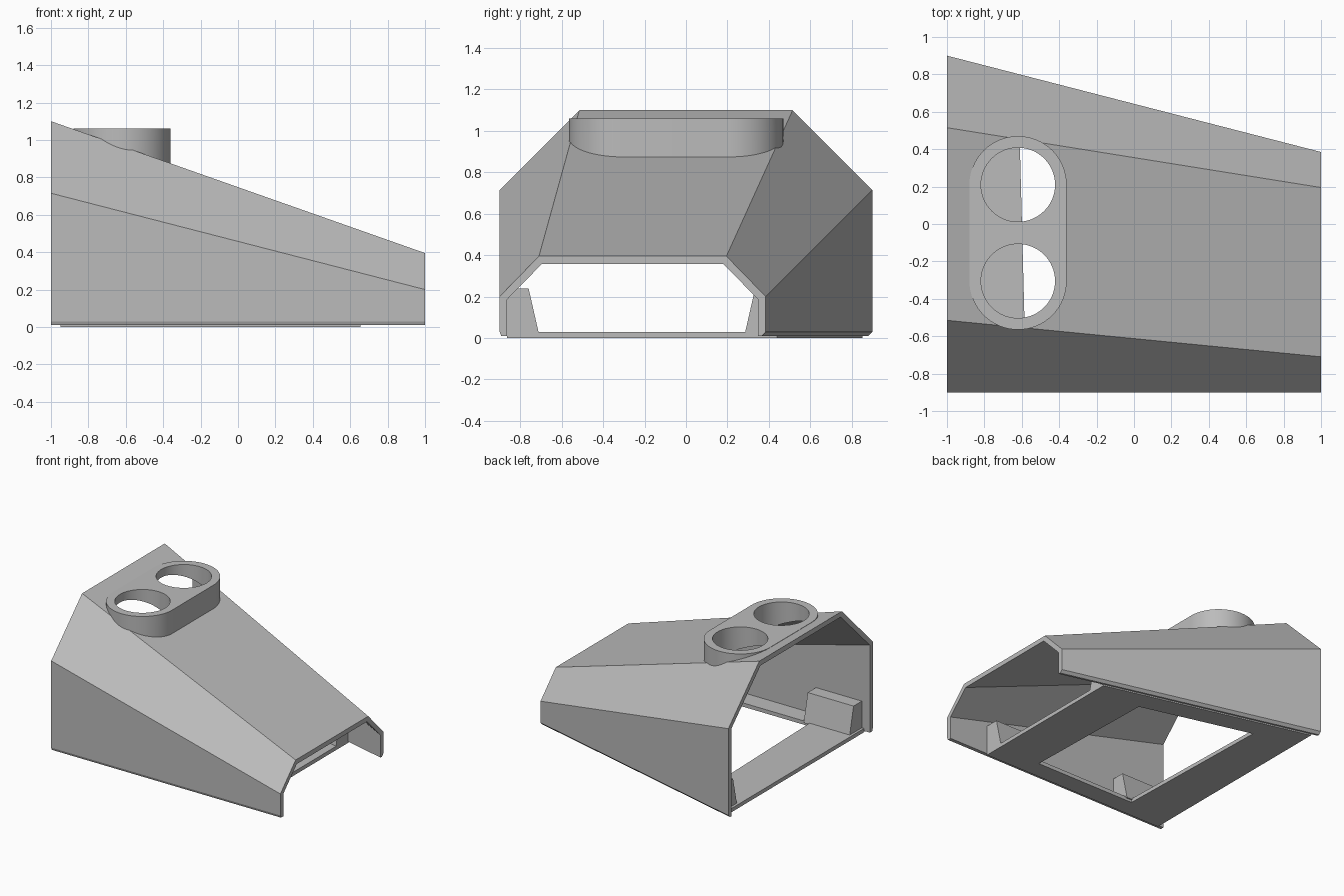
import bpy, bmesh, math

cube = bpy.data.objects.get("Cube")
if cube:
    bpy.data.objects.remove(cube)

grey = bpy.data.materials.new("plain grey")
grey.use_nodes = True
grey.diffuse_color = (0.5, 0.5, 0.5, 1)
grey.node_tree.nodes["Principled BSDF"].inputs["Base Color"].default_value = (0.5, 0.5, 0.5, 1)


def loft(name, bottom, top):
    """Closed solid between two rings with the same number of points."""
    bm = bmesh.new()
    a = [bm.verts.new(p) for p in bottom]
    b = [bm.verts.new(p) for p in top]
    n = len(a)
    bm.faces.new(a)
    bm.faces.new(b)
    for i in range(n):
        j = (i + 1) % n
        bm.faces.new((a[i], a[j], b[j], b[i]))
    bmesh.ops.recalc_face_normals(bm, faces=bm.faces)
    mesh = bpy.data.meshes.new(name)
    bm.to_mesh(mesh)
    bm.free()
    ob = bpy.data.objects.new(name, mesh)
    bpy.context.collection.objects.link(ob)
    mesh.materials.append(grey)
    return ob


def prism(name, outline, z0, z1):
    return loft(name, [(x, y, z0) for x, y in outline], [(x, y, z1) for x, y in outline])


def combine(ob, other, operation):
    mod = ob.modifiers.new(operation.lower(), 'BOOLEAN')
    mod.operation = operation
    mod.solver = 'EXACT'
    mod.object = other
    bpy.context.view_layer.objects.active = ob
    bpy.ops.object.modifier_apply(modifier=mod.name)
    bpy.data.objects.remove(other)


def section(big, small, x):
    """Cross-section at x, running straight from the big end to the small end."""
    t = (x + 1) / 2
    return [(x, p[0] + (q[0] - p[0]) * t, p[1] + (q[1] - p[1]) * t)
            for p, q in zip(big, small)]


def back_wall(x):
    return 0.9 - 0.2575 * (x + 1)


def capsule(cx, y0, y1, r, steps=32):
    arc = [math.pi * i / steps for i in range(steps + 1)]
    return ([(cx + r * math.cos(a), y1 + r * math.sin(a)) for a in arc] +
            [(cx - r * math.cos(a), y0 - r * math.sin(a)) for a in arc])


# Tapered faceted hood with a chamfered lower edge
big = [(-0.892, 0.01), (-0.9, 0.03), (-0.9, 0.715), (-0.515, 1.1),
       (0.515, 1.1), (0.9, 0.715), (0.9, 0.03), (0.88, 0.01)]
small = [(-0.892, 0.01), (-0.9, 0.03), (-0.9, 0.2), (-0.71, 0.395),
         (0.195, 0.395), (0.385, 0.2), (0.385, 0.03), (0.365, 0.01)]
hood = loft("hood", section(big, small, -1), section(big, small, 1))

# Raised collar that blends into the sloping roof
collar_x, ya, yb = -0.62, -0.305, 0.21
combine(hood, prism("collar", capsule(collar_x, ya, yb, 0.26), 0.8, 1.06), 'UNION')

# Hollow interior, open at both ends and below
big_in = [(-0.863, -0.2), (-0.863, 0.7), (-0.5, 1.06), (0.5, 1.06), (0.863, 0.7), (0.863, -0.2)]
small_in = [(-0.863, -0.2), (-0.863, 0.187), (-0.695, 0.358),
            (0.18, 0.358), (0.348, 0.187), (0.348, -0.2)]
combine(hood, loft("hollow", section(big_in, small_in, -1.1),
                   section(big_in, small_in, 1.1)), 'DIFFERENCE')

# Twin round openings through collar and roof
for y in (ya, yb):
    ring = [(collar_x + 0.198 * math.cos(a), y + 0.198 * math.sin(a))
            for a in (math.tau * i / 64 for i in range(64))]
    combine(hood, prism("bore", ring, 0.5, 1.3), 'DIFFERENCE')

# Floor plate with a large window
x0, x1 = -0.95, 0.655
floor = prism("floor_plate", [(x0, -0.865), (x1, -0.865), (x1, back_wall(x1) - 0.035),
                              (x0, back_wall(x0) - 0.035)], 0, 0.03)
combine(floor, prism("window", [(-0.58, -0.72), (0.29, -0.72), (0.265, 0.37), (-0.615, 0.6)],
                     -0.1, 0.1), 'DIFFERENCE')


# Corner blocks along both walls, each with a sloping inner face
def block(name, xa, xb, wall, side):
    profile = [(0.036, 0.02), (0.036, 0.24), (0.14, 0.24), (0.19, 0.02)]
    return loft(name, *[[(x, wall(x) - side * d, z) for d, z in profile] for x in (xa, xb)])


for end, xa, xb in (("right", -0.93, -0.53), ("left", 0.3, 0.655)):
    block("front_block_" + end, xa, xb, lambda x: -0.9, -1)
    block("back_block_" + end, xa, xb, back_wall, 1)

# Smooth only the rounded surfaces
bpy.ops.object.select_all(action='DESELECT')
hood.select_set(True)
bpy.context.view_layer.objects.active = hood
bpy.ops.object.shade_smooth_by_angle(angle=math.radians(20))
